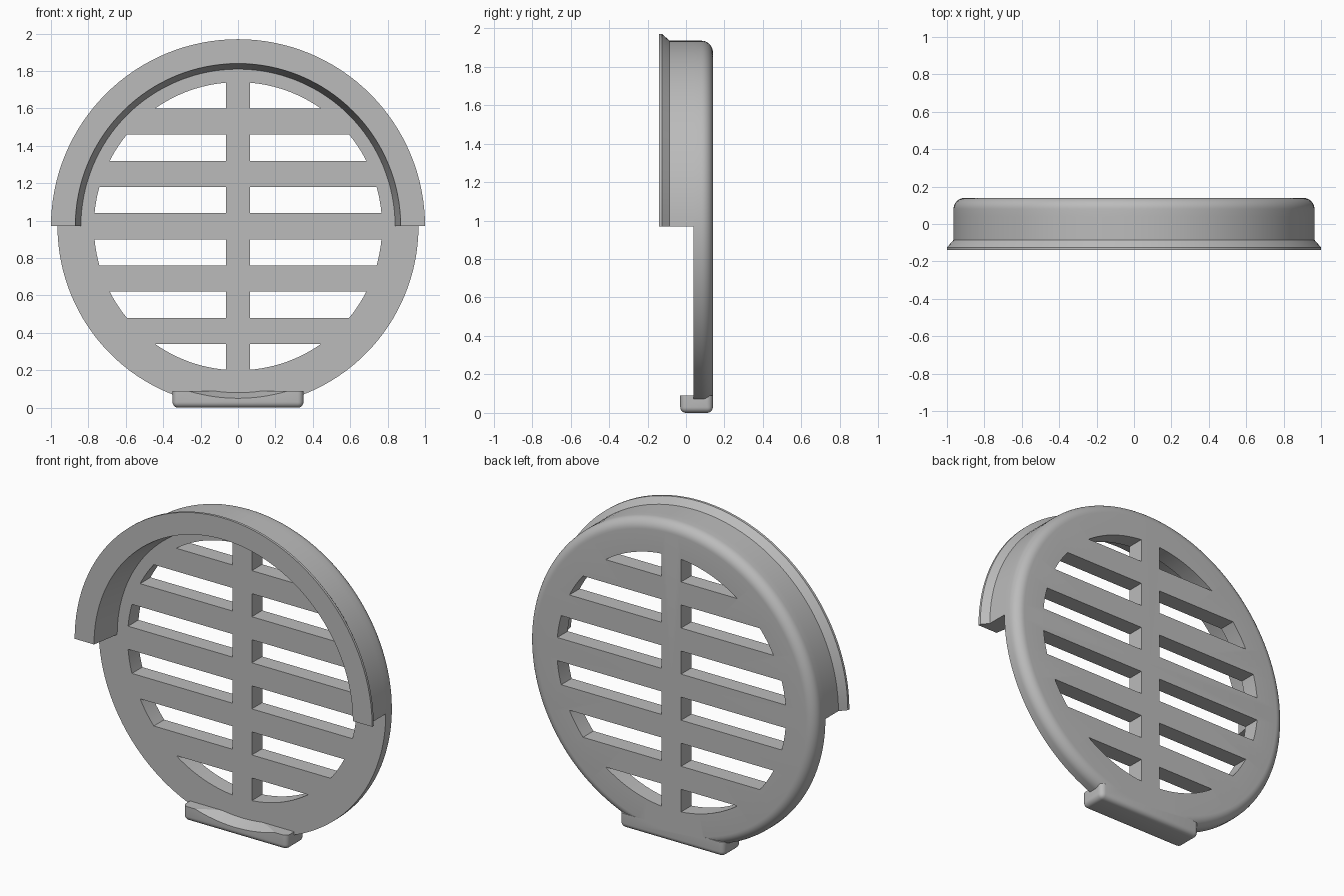
import bpy, bmesh, math
from mathutils import Vector

CZ = 0.97          # height of the disc axis
DISC_FRONT, BACK = 0.04, 0.14

if "Cube" in bpy.data.objects:
    bpy.data.objects.remove(bpy.data.objects["Cube"])

grey = bpy.data.materials.new("plain grey")
grey.use_nodes = True
colour = (0.5, 0.5, 0.5, 1)
grey.diffuse_color = colour
grey.node_tree.nodes["Principled BSDF"].inputs["Base Color"].default_value = colour


def finish(bm, name):
    bmesh.ops.recalc_face_normals(bm, faces=bm.faces)
    mesh = bpy.data.meshes.new(name)
    bm.to_mesh(mesh)
    bm.free()
    mesh.materials.append(grey)
    obj = bpy.data.objects.new(name, mesh)
    bpy.context.collection.objects.link(obj)
    return obj


def lathe(name, profile, steps, half=False):
    """Turn a closed (radius, y) profile about the disc axis."""
    bm = bmesh.new()
    verts = [bm.verts.new((r, y, CZ)) for r, y in profile]
    face = bm.faces.new(verts)
    if not half:
        edges = list(face.edges)
        bm.faces.remove(face)
        geom = verts + edges
    else:
        geom = verts + list(face.edges) + [face]
    bmesh.ops.spin(bm, geom=geom, cent=(0, 0, CZ), axis=(0, -1, 0), steps=steps,
                   angle=math.pi if half else 2 * math.pi, use_duplicate=False)
    bmesh.ops.remove_doubles(bm, verts=bm.verts, dist=1e-5)
    bmesh.ops.dissolve_degenerate(bm, edges=bm.edges, dist=1e-5)
    return finish(bm, name)


def prism(bm, outline, y0, y1):
    """Extrude an (x, z) outline along y."""
    face = bm.faces.new([bm.verts.new((x, y0, z)) for x, z in outline])
    out = bmesh.ops.extrude_face_region(bm, geom=[face])["geom"]
    bmesh.ops.translate(bm, vec=Vector((0, y1 - y0, 0)),
                        verts=[g for g in out if isinstance(g, bmesh.types.BMVert)])


def combine(target, tool, operation):
    tool.hide_render = True
    mod = target.modifiers.new(operation, "BOOLEAN")
    mod.operation, mod.solver, mod.object = operation, "EXACT", tool
    bpy.context.view_layer.objects.active = target
    bpy.ops.object.modifier_apply(modifier=mod.name)
    bpy.data.objects.remove(tool)


# Disc with a rounded back rim
R, ROUND = 0.965, 0.06
rim = [(R - ROUND + ROUND * math.cos(a), BACK - ROUND + ROUND * math.sin(a))
       for a in (math.radians(90 * i / 8) for i in range(9))]
disc = lathe("grille_disc", [(0, DISC_FRONT), (R, DISC_FRONT)] + rim + [(0, BACK)], 128)

# Slots: horizontal bands clipped by a circle, split by the centre bar
OPEN_R, BAR, PITCH, HALF = 0.77, 0.065, 0.28, 0.07
bm = bmesh.new()
for side in (-1, 1):
    for row in range(6):
        mid = (row - 2.5) * PITCH
        limit = math.sqrt(OPEN_R ** 2 - BAR ** 2)
        low, high = max(mid - HALF, -limit), min(mid + HALF, limit)
        a0, a1 = math.asin(low / OPEN_R), math.asin(high / OPEN_R)
        arc = [(OPEN_R * math.cos(a), OPEN_R * math.sin(a))
               for a in (a0 + (a1 - a0) * i / 16 for i in range(17))]
        pts = list(arc)
        if arc[-1][0] > BAR + 1e-4:
            pts.append((BAR, high))
        if arc[0][0] > BAR + 1e-4:
            pts.append((BAR, low))
        prism(bm, [(side * x, CZ + z) for x, z in pts], -0.1, 0.3)
combine(disc, finish(bm, "slot_cutter"), "DIFFERENCE")

# Bottom tab with softened lower and side edges
bm = bmesh.new()
W, FRONT, TOP = 0.35, -0.03, 0.09
prism(bm, [(-W, 0), (W, 0), (W, TOP), (-W, TOP)], FRONT, BACK)
soft = [e for e in bm.edges if min(v.co.z for v in e.verts) < 0.01]
bmesh.ops.bevel(bm, geom=soft, offset=0.03, segments=5, profile=0.5, affect="EDGES")
tab = finish(bm, "bottom_tab")

# Tapered hollow in the tab, facing the disc axis
hollow = lathe("hollow_cutter", [(0, -0.1), (0.95, -0.1), (0.89, DISC_FRONT), (0, DISC_FRONT)], 128)
combine(tab, hollow, "DIFFERENCE")
combine(disc, tab, "UNION")

# Upper half collar with a flared front lip and a tapered bore
collar = lathe("half_collar", [(0.87, -0.14), (1.0, -0.14), (1.0, -0.125), (R, -0.085),
                               (R, DISC_FRONT), (0.84, DISC_FRONT)], 64, half=True)

for obj in (disc, collar):
    bpy.ops.object.select_all(action="DESELECT")
    obj.select_set(True)
    bpy.context.view_layer.objects.active = obj
    bpy.ops.object.shade_smooth_by_angle(angle=math.radians(25))
